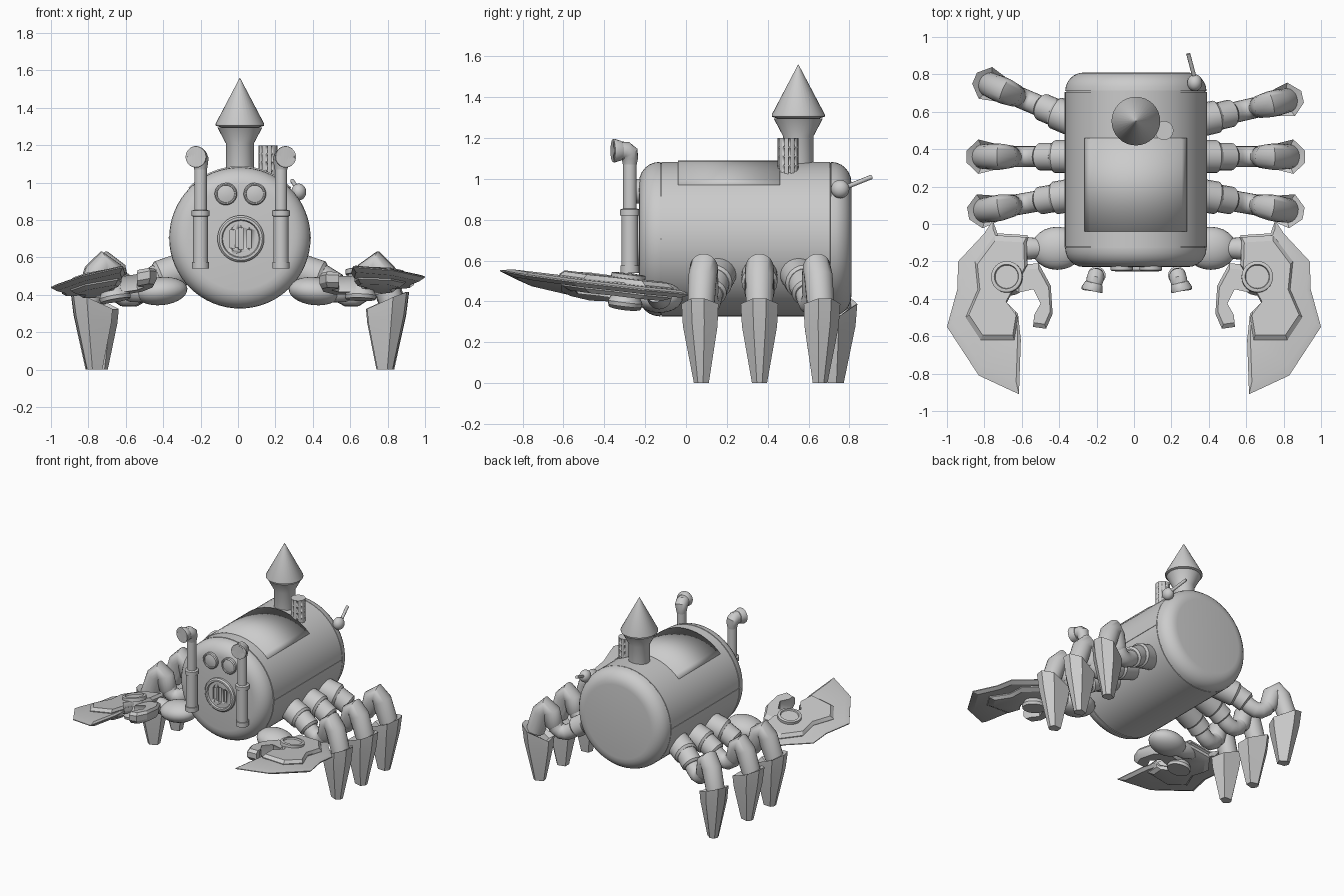
import bpy, bmesh, math
from mathutils import Vector, Matrix

cube = bpy.data.objects.get("Cube")
if cube:
    bpy.data.objects.remove(cube, do_unlink=True)

CX, CZ, R = 0.01, 0.705, 0.378      # boiler axis and radius
metal = bpy.data.materials.new("grey metal")
metal.use_nodes = True
GREY = (0.6, 0.6, 0.6, 1)
metal.diffuse_color = GREY
metal.node_tree.nodes["Principled BSDF"].inputs["Base Color"].default_value = GREY


def finish(name, bm, angle=35):
    bmesh.ops.recalc_face_normals(bm, faces=bm.faces)
    mesh = bpy.data.meshes.new(name)
    bm.to_mesh(mesh)
    bm.free()
    mesh.materials.append(metal)
    ob = bpy.data.objects.new(name, mesh)
    bpy.context.collection.objects.link(ob)
    bpy.ops.object.select_all(action="DESELECT")
    ob.select_set(True)
    bpy.context.view_layer.objects.active = ob
    bpy.ops.object.shade_smooth_by_angle(angle=math.radians(angle))
    return ob


def loft(name, rings, angle=35):
    """Skin a list of closed rings of points and cap both ends."""
    bm = bmesh.new()
    rows = [[bm.verts.new(p) for p in ring] for ring in rings]
    n = len(rows[0])
    for a, b in zip(rows, rows[1:]):
        for i in range(n):
            j = (i + 1) % n
            bm.faces.new((a[i], a[j], b[j], b[i]))
    bm.faces.new(rows[0])
    bm.faces.new(rows[-1])
    return finish(name, bm, angle)


def circle(centre, axis, ref, r, n):
    u = axis.cross(ref).normalized()
    v = axis.cross(u).normalized()
    turn = 2 * math.pi / n
    return [centre + u * (r * math.cos(i * turn)) + v * (r * math.sin(i * turn)) for i in range(n)]


def tube(name, path, radii, ref, n=20, angle=35):
    """Sweep a circle of changing radius along a path."""
    path = [Vector(p) for p in path]
    last = len(path) - 1
    rings = []
    for i, p in enumerate(path):
        axis = (path[min(i + 1, last)] - path[max(i - 1, 0)]).normalized()
        rings.append(circle(p, axis, Vector(ref), radii[i], n))
    return loft(name, rings, angle)


def turned(name, start, axis, profile, n=32, angle=35):
    """Lathe a (distance, radius) profile about a straight axis."""
    axis, start = Vector(axis).normalized(), Vector(start)
    ref = Vector((1, 0, 0)) if abs(axis.x) < 0.7 else Vector((0, 0, 1))
    return loft(name, [circle(start + axis * d, axis, ref, r, n) for d, r in profile], angle)


def ellipsoid(name, centre, size, turn=None):
    bm = bmesh.new()
    m = Matrix.Translation(centre) @ (turn or Matrix()) @ Matrix.Diagonal((*size, 1))
    bmesh.ops.create_uvsphere(bm, u_segments=24, v_segments=14, radius=1, matrix=m)
    return finish(name, bm)


# Boiler body with rounded ends and two seams
END = 0.1
steps = [math.radians(a) for a in range(0, 91, 15)]
front = [(END - END * math.cos(a), R - END + END * math.sin(a)) for a in steps]
back = [(1.04 - d, r) for d, r in reversed(front)]
seams = []
for d in (0.104, 0.936):
    seams += [(d, R), (d + 0.001, R - 0.006), (d + 0.006, R - 0.006), (d + 0.007, R)]
turned("boiler_body", (CX, -0.23, CZ), (0, 1, 0), front + seams + back, 64)

# Side seams
for s in (-1, 1):
    bm = bmesh.new()
    m = Matrix.Translation((CX + s * R, 0.29, CZ)) @ Matrix.Diagonal((0.006, 0.83, 0.008, 1))
    bmesh.ops.create_cube(bm, size=1, matrix=m)
    finish("side_seam", bm)

# Curved roof hatch
bm = bmesh.new()
rows = []
for i in range(17):
    a = math.radians(-45.6 + i * 5.7)
    rows.append([bm.verts.new((CX + 0.384 * math.sin(a), y, CZ + 0.384 * math.cos(a))) for y in (-0.04, 0.46)])
for a, b in zip(rows, rows[1:]):
    bm.faces.new((a[0], b[0], b[1], a[1]))
hatch = finish("roof_hatch", bm)
solid = hatch.modifiers.new("thickness", "SOLIDIFY")
solid.thickness = 0.014

# Chimney and cone cap
turned("chimney", (CX, 0.55, 1.0), (0, 0, 1), [(0, 0.075), (0.21, 0.075), (0.295, 0.12), (0.295, 0.1)])
turned("chimney_cap", (CX, 0.55, 1.295), (0, 0, 1), [(0, 0.1), (0.01, 0.13), (0.02, 0.13), (0.265, 0.001)])

# Perforated vent
vent = turned("vent", (0.16, 0.5, 1.02), (0, 0, 1), [(0.045 * i, 0.051) for i in range(5)], 20)
bm = bmesh.new()
bm.from_mesh(vent.data)
holes = [f for f in bm.faces if len(f.verts) == 4 and f.index % 2]
bmesh.ops.inset_individual(bm, faces=holes, thickness=0.004)
bmesh.ops.inset_individual(bm, faces=holes, thickness=0.001, depth=-0.008)
bm.to_mesh(vent.data)
bm.free()

# Round lamps on the face
for x in (-0.065, 0.09):
    turned("face_lamp", (x, -0.21, 0.94), (0, -1, 0),
           [(0, 0.06), (0.035, 0.06), (0.042, 0.054), (0.042, 0.048), (0.034, 0.046), (0.04, 0.02)])

# Face grille with three slots
grille = turned("grille", (0.015, -0.21, 0.7), (0, -1, 0),
                [(0, 0.125), (0.035, 0.125), (0.045, 0.115), (0.045, 0.102), (0.034, 0.097)], 40)
for x, h in ((-0.045, 0.06), (0, 0.07), (0.045, 0.06)):
    bm = bmesh.new()
    m = Matrix.Translation((0.015 + x, -0.25, 0.7)) @ Matrix.Diagonal((0.026, 0.06, 2 * h, 1))
    bmesh.ops.create_cube(bm, size=1, matrix=m)
    bmesh.ops.bevel(bm, geom=[e for e in bm.edges if abs(e.verts[0].co.y - e.verts[1].co.y) > 0.01],
                    offset=0.012, segments=4, affect="EDGES")
    slot = finish("slot_cutter", bm)
    slot.hide_render = True
    slot.hide_set(True)
    cut = grille.modifiers.new("slot", "BOOLEAN")
    cut.object = slot

# Upright pipes with forward horns
for s, x in ((-1, -0.2), (1, 0.23)):
    turned("pipe", (x, -0.275, 0.54), (0, 0, 1),
           [(0, 0.046), (0.035, 0.046), (0.036, 0.04), (0.28, 0.04), (0.281, 0.048), (0.31, 0.048),
            (0.315, 0.033), (0.54, 0.033)], 24)
    bend = [(0, -0.275, 1.07), (0, -0.275, 1.1), (0.003, -0.278, 1.125), (0.008, -0.295, 1.138),
            (0.013, -0.315, 1.138), (0.014, -0.318, 1.138), (0.024, -0.35, 1.138), (0.026, -0.358, 1.138),
            (0.026, -0.359, 1.138), (0.025, -0.35, 1.138)]
    tube("horn", [(x + s * dx, y, z) for dx, y, z in bend],
         [0.034, 0.04, 0.046, 0.046, 0.044, 0.048, 0.058, 0.056, 0.046, 0.042], (1, 0, 0))

# Lever on the rear shoulder
ellipsoid("lever_knob", (0.325, 0.755, 0.95), (0.04, 0.045, 0.045))
tube("lever_rod", [(0.33, 0.76, 0.95), (0.29, 0.91, 1.01)], [0.011, 0.011], (1, 0, 0), 12)


def leg(side, y0, degrees):
    """A leg drawn along +x, swung about its root and placed on one side."""
    def place(x, y, z):
        a = math.radians(degrees)
        dx = x - 0.37
        return Vector((CX + side * (0.37 + dx * math.cos(a) - y * math.sin(a)),
                       y0 + dx * math.sin(a) + y * math.cos(a), z))

    ref = place(0, 1, 0) - place(0, 0, 0)

    def limb(name, path, radii, angle=35):
        tube(name, [place(x, 0, z) for x, z in path], radii, ref, 20, angle)

    limb("leg_socket", [(0.3, 0.54), (0.43, 0.495), (0.445, 0.49)], [0.088, 0.088, 0.075])
    limb("leg_collar", [(0.43, 0.495), (0.51, 0.445), (0.52, 0.438)], [0.074, 0.074, 0.06])
    limb("leg_tube", [(0.48, 0.465), (0.54, 0.415), (0.58, 0.393), (0.62, 0.393), (0.655, 0.415), (0.675, 0.46)],
         [0.056] * 6)
    limb("leg_knee", [(0.665, 0.42), (0.675, 0.44), (0.7, 0.535), (0.728, 0.565), (0.765, 0.52), (0.815, 0.37)],
         [0.05, 0.062, 0.066, 0.07, 0.07, 0.066], 50)

    # Armoured shin: six-sided section, outer rim higher than the inner one
    section = [(-1, -0.6), (0.4, -1), (1, -0.35), (1, 0.35), (0.4, 1), (-1, 0.6)]
    rings = []
    for z, x, wx, wy, tilt in ((0.35, 0.8, 0.07, 0.06, 0.045), (0.37, 0.8, 0.105, 0.092, 0.045),
                               (0.27, 0.795, 0.094, 0.086, 0.02), (0, 0.785, 0.04, 0.037, 0)):
        rings.append([place(x + wx * u, wy * v, z + tilt * u) for u, v in section])
    loft("leg_shin", rings, 25)


for side, y0, degrees in ((1, 0.15, -10), (1, 0.36, 0), (1, 0.56, 13),
                          (-1, 0.15, -10), (-1, 0.36, 0), (-1, 0.57, 23)):
    leg(side, y0, degrees)

# Claws: tilted plates with a raised armour layer, hinge and moving finger
blade = [(0.57, -0.06), (0.73, -0.05), (0.755, 0.02), (0.8, -0.05), (0.94, -0.2), (0.945, -0.35),
         (1.0, -0.55), (0.83, -0.81), (0.615, -0.91), (0.605, -0.62), (0.62, -0.48), (0.68, -0.42), (0.57, -0.22)]
armour = [(0.575, -0.07), (0.745, -0.06), (0.85, -0.2), (0.835, -0.35), (0.9, -0.5), (0.82, -0.62),
          (0.64, -0.62), (0.62, -0.5), (0.68, -0.42), (0.57, -0.22)]
finger = [(0.63, -0.22), (0.51, -0.21), (0.445, -0.33), (0.435, -0.48), (0.47, -0.56), (0.54, -0.55),
          (0.535, -0.5), (0.495, -0.43), (0.54, -0.34), (0.63, -0.36)]


def claw(side, z0, roll):
    def place(x, y, h):
        return Vector((side * x, y, z0 - 0.12 * y + roll * x + h))

    def plate(name, outline, layers):
        mx = sum(p[0] for p in outline) / len(outline)
        my = sum(p[1] for p in outline) / len(outline)
        loft(name, [[place(mx + (x - mx) * k, my + (y - my) * k, h) for x, y in outline]
                    for k, h in layers], 25)

    plate("claw_blade", blade, [(0.88, -0.022), (1, -0.003), (1, 0.003), (0.88, 0.014)])
    plate("claw_armour", armour, [(0.8, -0.05), (0.97, -0.03), (1, 0.02), (0.9, 0.04)])
    plate("claw_finger", finger, [(0.85, -0.07), (1, -0.045), (1, -0.005), (0.85, 0.015)])
    axis = place(0, 0, 1) - place(0, 0, 0) + Vector((-side * roll, 0.12, 0))
    turned("claw_hinge", place(0.655, -0.3, -0.1), axis,
           [(0, 0.06), (0, 0.08), (0.02, 0.085), (0.05, 0.07), (0.13, 0.07), (0.132, 0.084), (0.157, 0.084),
            (0.16, 0.078), (0.16, 0.066), (0.15, 0.062)])
    ellipsoid("claw_arm", (side * 0.41, -0.13, 0.42), (0.14, 0.115, 0.075),
              Matrix.Rotation(side * 0.1, 4, "Y"))
    tube("claw_wrist", [(side * 0.48, -0.13, 0.41), (side * 0.56, -0.13, 0.42), (side * 0.66, -0.15, 0.44)],
         [0.05, 0.06, 0.045], (0, 0, 1))


claw(1, 0.46, -0.03)
claw(-1, 0.548, -0.174)
